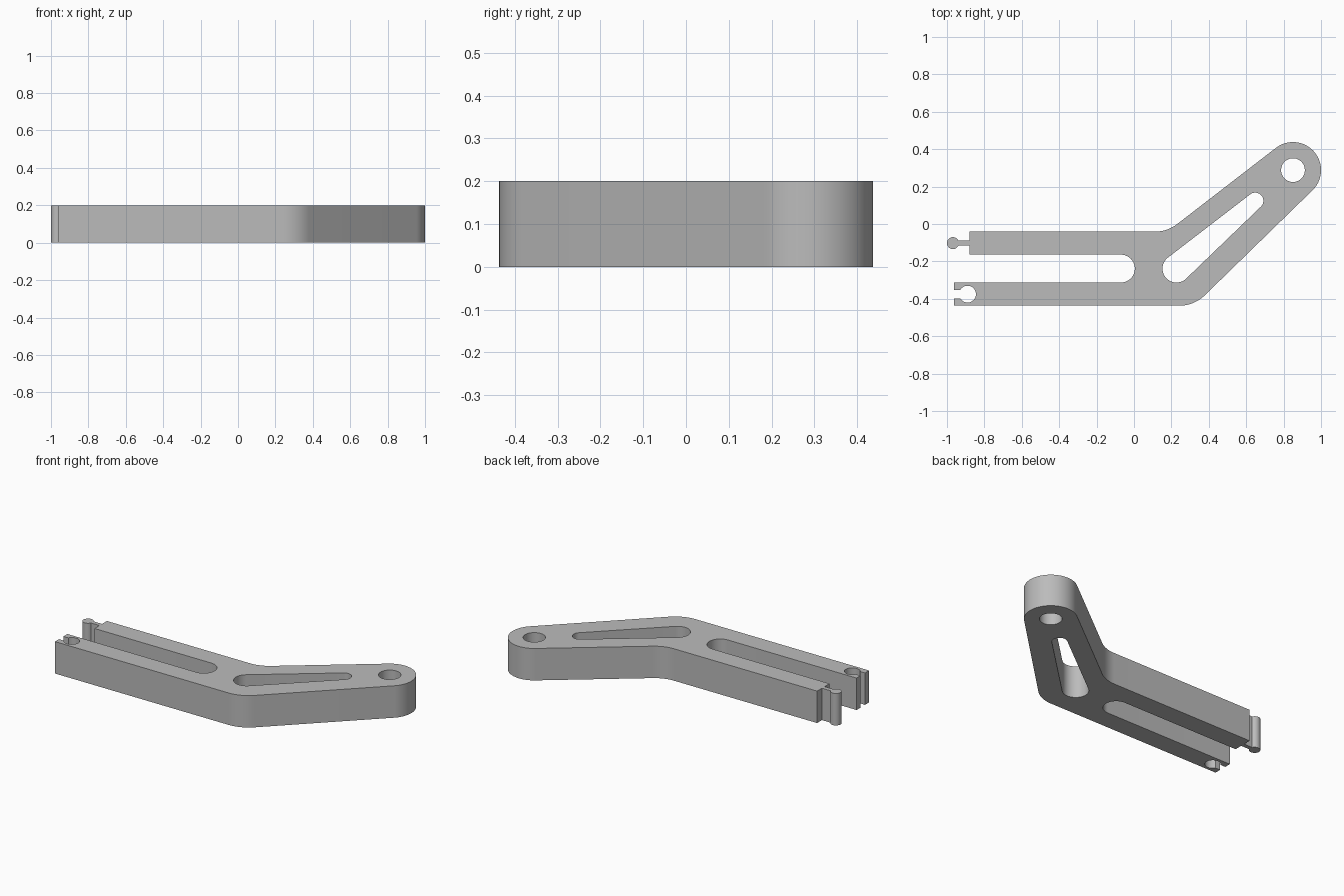
import bpy
import bmesh
from math import radians, sin, cos, asin, atan2, degrees, hypot

default_cube = bpy.data.objects.get("Cube")
if default_cube:
    bpy.data.objects.remove(default_cube, do_unlink=True)

THICKNESS = 0.2


def arc(cx, cy, r, start, end, steps=28):
    """Points on an arc, angles in degrees; end < start runs clockwise."""
    angles = [radians(start + (end - start) * i / steps) for i in range(steps + 1)]
    return [(cx + r * cos(a), cy + r * sin(a)) for a in angles]


def tapered_slot(ax, ay, ar, bx, by, br):
    """Outline wrapped tightly around two circles."""
    axis = degrees(atan2(by - ay, bx - ax))
    lean = degrees(asin((ar - br) / hypot(bx - ax, by - ay)))
    return (arc(ax, ay, ar, axis + 90 - lean, axis + 270 + lean)
            + arc(bx, by, br, axis - 90 + lean, axis + 90 - lean))


# Arm edges and slopes of the angled section
arm_top, slot_top, slot_bottom, arm_bottom = -0.041, -0.164, -0.313, -0.437
upper_slope, lower_slope = 37.7, 44.2
bend = 0.2

# Outer outline: lower arm, elbow, round end, inner bend
outline = [(-0.963, arm_bottom)]
outline += arc(0.24, arm_bottom + bend, bend, -90, lower_slope - 90, 14)
outline += arc(0.85, 0.288, 0.15, lower_slope - 90, upper_slope + 90, 48)
outline += arc(0.11, arm_top + bend, bend, upper_slope - 90, -90, 14)

# Upper arm tip with its round peg on a thin neck
peg_y, neck, peg_r = -0.102, 0.013, 0.032
peg_angle = degrees(asin(neck / peg_r))
outline += [(-0.88, arm_top), (-0.88, peg_y + neck)]
outline += arc(-0.968, peg_y, peg_r, peg_angle, 360 - peg_angle)
outline += [(-0.88, peg_y - neck), (-0.88, slot_top)]

# Open slot between the two arms
outline += arc(-0.07, (slot_top + slot_bottom) / 2,
               (slot_top - slot_bottom) / 2, 90, -90)

# Lower arm tip with its socket
socket_y, mouth, socket_r = -0.375, 0.022, 0.045
mouth_angle = degrees(asin(mouth / socket_r))
outline += [(-0.963, slot_bottom), (-0.963, socket_y + mouth)]
outline += arc(-0.89, socket_y, socket_r, 180 - mouth_angle, mouth_angle - 180)
outline += [(-0.963, socket_y - mouth)]

# Closed openings
pivot_hole = arc(0.85, 0.288, 0.0635, 0, 360, 40)[:-1]
window = tapered_slot(0.227, -0.2385, 0.0745, 0.648, 0.124, 0.0436)

# Fill the flat profile and extrude it
bm = bmesh.new()
for loop in (outline, pivot_hole, window):
    verts = [bm.verts.new((x, y, 0)) for x, y in loop]
    for i, v in enumerate(verts):
        bm.edges.new((verts[i - 1], v))
bmesh.ops.triangle_fill(bm, use_beauty=True, edges=bm.edges[:], normal=(0, 0, 1))
raised = bmesh.ops.extrude_face_region(bm, geom=bm.faces[:], use_keep_orig=True)
top_verts = [g for g in raised["geom"] if isinstance(g, bmesh.types.BMVert)]
bmesh.ops.translate(bm, verts=top_verts, vec=(0, 0, THICKNESS))
bmesh.ops.recalc_face_normals(bm, faces=bm.faces[:])
mesh = bpy.data.meshes.new("forked_lever_arm")
bm.to_mesh(mesh)
bm.free()

lever = bpy.data.objects.new("forked_lever_arm", mesh)
bpy.context.collection.objects.link(lever)

# Plain grey material
grey = bpy.data.materials.new("light grey")
grey.use_nodes = True
colour = (0.5, 0.5, 0.5, 1)
grey.diffuse_color = colour
grey.node_tree.nodes["Principled BSDF"].inputs["Base Color"].default_value = colour
mesh.materials.append(grey)

# Smooth rounds, crisp edges
bpy.ops.object.select_all(action="DESELECT")
lever.select_set(True)
bpy.context.view_layer.objects.active = lever
bpy.ops.object.shade_smooth_by_angle(angle=radians(30))
